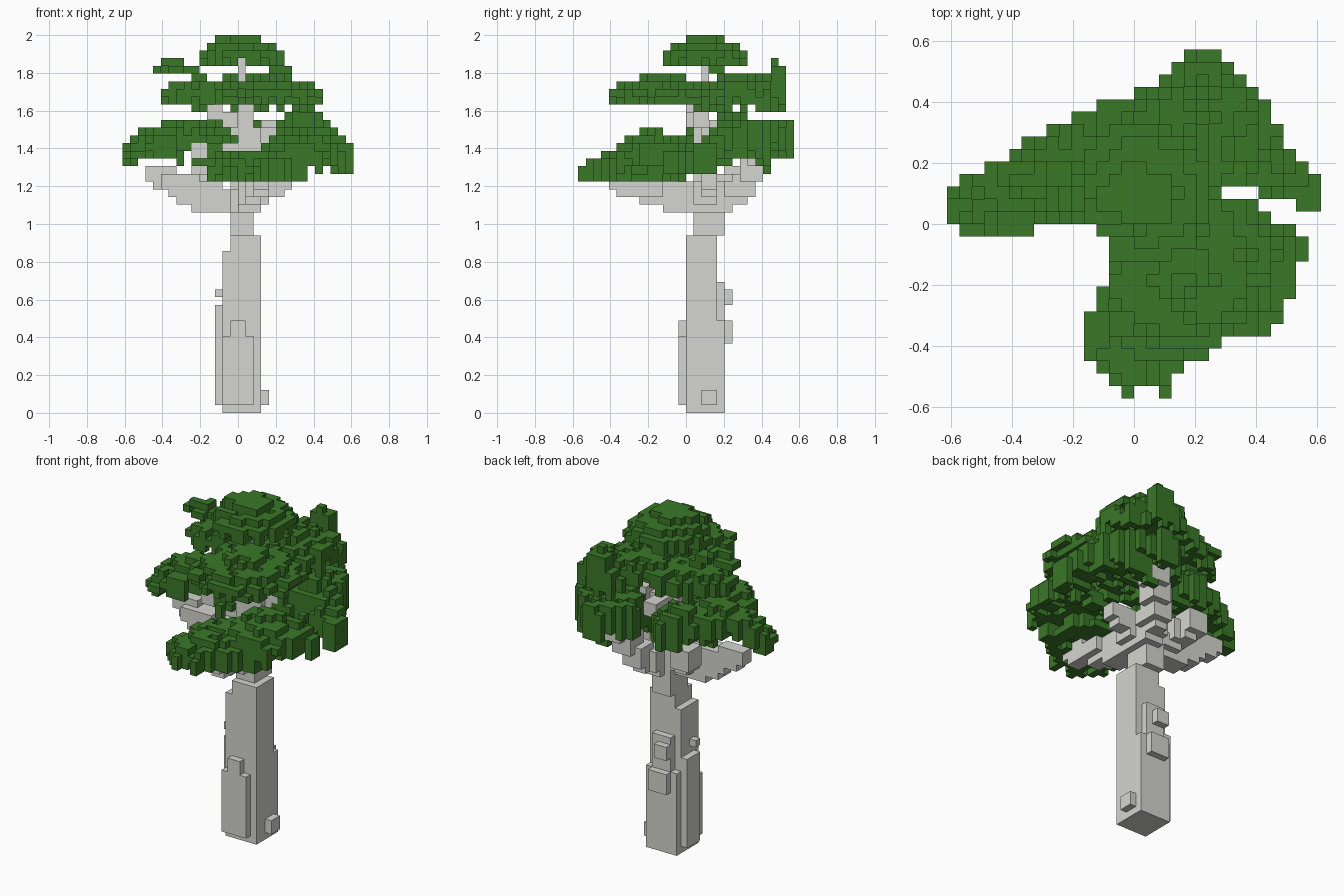
import bpy
import math
import random
from mathutils import Vector

random.seed(7)
cube = bpy.data.objects.get("Cube")
if cube:
    bpy.data.objects.remove(cube)

V = 2 / 49            # edge of one block
NX, NY, NZ = 30, 28, 49


def material(name, rgb):
    m = bpy.data.materials.new(name)
    m.use_nodes = True
    m.diffuse_color = (*rgb, 1)
    m.node_tree.nodes["Principled BSDF"].inputs["Base Color"].default_value = (*rgb, 1)
    return m


def box(i0, i1, j0, j1, k0, k1):
    return {(i, j, k) for i in range(i0, i1) for j in range(j0, j1) for k in range(k0, k1)}


def cell(x, y, z):
    return (math.floor(x / V + NX / 2), math.floor(y / V + NY / 2), math.floor(z / V))


def branch(start, end, r0, r1):
    """Blocks along a tapering straight limb."""
    a, b = Vector(start), Vector(end)
    out = set()
    for s in range(41):
        t = s / 40
        p, r = a.lerp(b, t), r0 + (r1 - r0) * t
        lo = cell(*(p - Vector((r, r, r))))
        hi = cell(*(p + Vector((r, r, r))))
        out |= box(lo[0], hi[0] + 1, lo[1], hi[1] + 1, lo[2], hi[2] + 1)
    return out


def inside(x, y, poly):
    hit = False
    for (x0, y0), (x1, y1) in zip(poly, poly[1:] + poly[:1]):
        if (y0 > y) != (y1 > y) and x < x0 + (y - y0) * (x1 - x0) / (y1 - y0):
            hit = not hit
    return hit


def lobe(cx, cy, rx, ry, rim, mid):
    """Ragged leaf dome: rim and mid give its (underside, top) heights."""
    out = set()
    for i in range(NX):
        for j in range(NY):
            x, y = (i + .5 - NX / 2) * V, (j + .5 - NY / 2) * V
            r = math.hypot((x - cx) / rx, (y - cy) / ry)
            if r > random.uniform(.93, 1.04) or not inside(x, y, crown_outline):
                continue
            f = max(0, 1 - r * r)
            low = rim[0] + (mid[0] - rim[0]) * f
            top = rim[1] + (mid[1] - rim[1]) * f
            k0 = round(low / V) + random.choice((0, 0, 0, 1))
            k1 = round(top / V) + random.choice((-1, 0, 0, 0))
            out |= box(i, i + 1, j, j + 1, k0, min(NZ, max(k1, k0 + 1)))
    return out


SIDES = [  # neighbour direction and the face corners on that side
    ((1, 0, 0), [(1, 0, 0), (1, 1, 0), (1, 1, 1), (1, 0, 1)]),
    ((-1, 0, 0), [(0, 0, 0), (0, 0, 1), (0, 1, 1), (0, 1, 0)]),
    ((0, 1, 0), [(0, 1, 0), (0, 1, 1), (1, 1, 1), (1, 1, 0)]),
    ((0, -1, 0), [(0, 0, 0), (1, 0, 0), (1, 0, 1), (0, 0, 1)]),
    ((0, 0, 1), [(0, 0, 1), (1, 0, 1), (1, 1, 1), (0, 1, 1)]),
    ((0, 0, -1), [(0, 0, 0), (0, 1, 0), (1, 1, 0), (1, 0, 0)]),
]


def block_object(name, cells, solid, mat):
    """Outer skin of a set of blocks."""
    index, verts, faces = {}, [], []
    for c in sorted(cells):
        for d, corners in SIDES:
            if tuple(a + b for a, b in zip(c, d)) in solid:
                continue
            face = []
            for q in corners:
                p = tuple(a + b for a, b in zip(c, q))
                if p not in index:
                    index[p] = len(verts)
                    verts.append(((p[0] - NX / 2) * V, (p[1] - NY / 2) * V, p[2] * V))
                face.append(index[p])
            faces.append(face)
    me = bpy.data.meshes.new(name)
    me.from_pydata(verts, [], faces)
    me.materials.append(mat)
    ob = bpy.data.objects.new(name, me)
    bpy.context.collection.objects.link(ob)


# Trunk: stacked blocks with bark lumps
trunk = box(13, 18, 14, 19, 0, 12) | box(13, 18, 14, 18, 12, 21)
trunk |= box(14, 18, 14, 18, 21, 23) | box(14, 17, 15, 19, 23, 30)
trunk |= box(14, 17, 15, 18, 30, 34) | box(15, 17, 15, 17, 34, 41) | box(15, 16, 16, 17, 41, 46)
trunk |= box(12, 13, 15, 18, 1, 14) | box(13, 17, 13, 14, 1, 10) | box(14, 16, 13, 14, 10, 12)
trunk |= box(14, 17, 19, 20, 9, 12) | box(14, 16, 18, 20, 14, 16) | box(14, 17, 18, 19, 12, 17)
trunk |= box(18, 19, 16, 18, 1, 3) | box(12, 13, 15, 16, 15, 16)

# Branches: low fan and shorter upper limbs
limbs = [
    ((.02, .06, 1.12), (.14, -.36, 1.215), .05, .02),
    ((.0, .1, 1.12), (-.28, .1, 1.16), .05, .04),
    ((-.26, .1, 1.18), (-.45, .12, 1.27), .04, .02),
    ((.04, .14, 1.12), (.1, .3, 1.2), .05, .03),
    ((.1, .3, 1.2), (.2, .41, 1.39), .03, .03),
    ((-.1, .12, 1.14), (-.18, .26, 1.24), .03, .03),
    ((.06, .1, 1.15), (.26, .14, 1.24), .04, .02),
    ((.03, .08, 1.38), (-.22, .06, 1.38), .03, .02),
    ((.04, .08, 1.42), (.18, .16, 1.5), .03, .02),
    ((.03, .08, 1.52), (-.14, .02, 1.6), .02, .01),
    ((.03, .1, 1.45), (.05, .26, 1.48), .02, .02),
]
branches = set().union(*(branch(*l) for l in limbs)) - trunk

# Foliage: domes in three tiers, trimmed to the crown outline
crown_outline = [
    (-.62, .04), (-.62, .13), (-.46, .2), (-.33, .29), (-.16, .37), (.02, .43),
    (.13, .53), (.2, .58), (.25, .58), (.33, .5), (.41, .44), (.45, .34),
    (.54, .22), (.62, .14), (.62, .04), (.57, .04), (.57, .08), (.41, .08),
    (.41, .125), (.28, .125), (.28, .08), (.4, .08), (.45, .0), (.57, .0),
    (.57, -.08), (.53, -.2), (.48, -.33), (.44, -.37), (.28, -.38), (.2, -.45),
    (.12, -.53), (-.06, -.53), (-.16, -.45), (-.14, -.25), (-.08, -.18),
    (-.08, -.05), (-.16, .0), (-.3, .0), (-.34, -.05), (-.6, -.05),
]
lower_tier = [
    (.08, -.3, .27, .3, (1.22, 1.3), (1.25, 1.39)),
    (.33, -.17, .28, .23, (1.27, 1.36), (1.32, 1.5)),
    (-.32, .14, .33, .25, (1.29, 1.37), (1.4, 1.55)),
    (.35, .25, .3, .2, (1.27, 1.4), (1.38, 1.6)),
    (.24, .42, .2, .18, (1.35, 1.54), (1.38, 1.57)),
    (-.17, .27, .17, .14, (1.3, 1.45), (1.42, 1.55)),
]
middle_tier = [
    (.14, -.12, .3, .3, (1.64, 1.7), (1.67, 1.79)),
    (.1, .3, .34, .24, (1.59, 1.72), (1.69, 1.8)),
    (-.21, .16, .2, .14, (1.62, 1.71), (1.67, 1.78)),
    (-.33, .16, .13, .06, (1.8, 1.84), (1.8, 1.86)),
]
top_tier = [(.03, .1, .23, .23, (1.84, 1.9), (1.87, 2.0))]
# Stray twig tips on each tier
tips = {
    "lower": box(0, 2, 15, 17, 32, 34) | box(28, 30, 15, 17, 31, 35) | box(20, 21, 26, 28, 33, 38)
    | box(14, 15, 0, 2, 30, 32) | box(17, 18, 0, 2, 30, 32),
    "middle": box(19, 22, 25, 27, 41, 45) | box(20, 21, 25, 26, 45, 46),
    "top": box(14, 18, 14, 18, 47, 49) | box(12, 13, 15, 17, 46, 49),
}

wood = trunk | branches
tiers = {}
taken = set(wood)
for key, lobes in (("lower", lower_tier), ("middle", middle_tier), ("top", top_tier)):
    cells = set().union(tips[key], *(lobe(*l) for l in lobes)) - taken
    taken |= cells
    tiers[key] = cells

bark = material("pale grey bark", (.66, .66, .63))
leaf = material("leaf green", (.042, .186, .021))
block_object("trunk", trunk, wood, bark)
block_object("branches", branches, wood, bark)
for key, cells in tiers.items():
    block_object(key + "_foliage", cells, taken, leaf)
